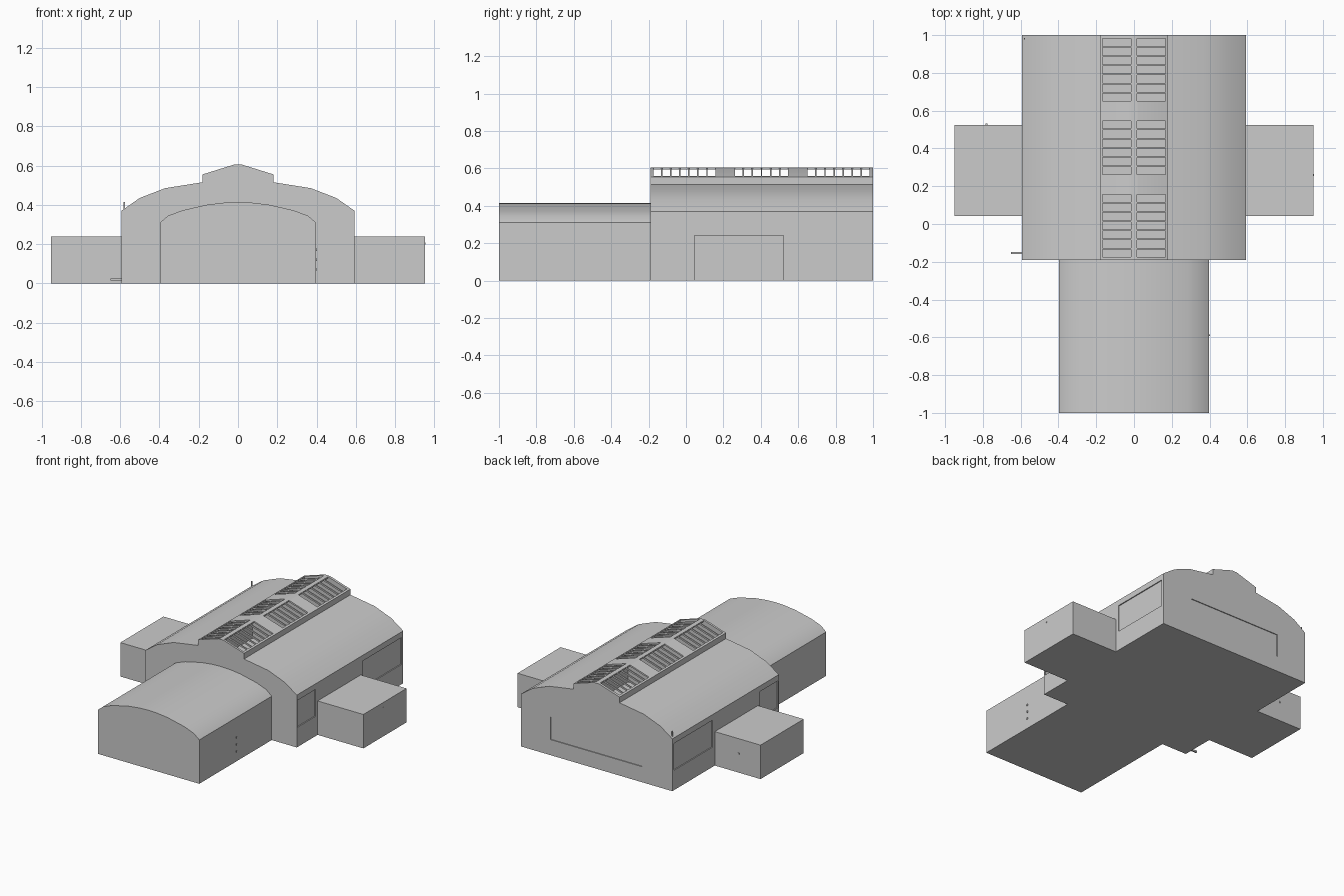
import bpy, bmesh
from mathutils import Vector

if "Cube" in bpy.data.objects:
    bpy.data.objects.remove(bpy.data.objects["Cube"])


def link(name, bm):
    bmesh.ops.recalc_face_normals(bm, faces=bm.faces)
    mesh = bpy.data.meshes.new(name)
    bm.to_mesh(mesh)
    bm.free()
    ob = bpy.data.objects.new(name, mesh)
    bpy.context.collection.objects.link(ob)
    return ob


def boxes(name, spans):
    """One object made of boxes given as (x0, x1, y0, y1, z0, z1)."""
    bm = bmesh.new()
    for x0, x1, y0, y1, z0, z1 in spans:
        vs = bmesh.ops.create_cube(bm, size=1)["verts"]
        for v in vs:
            v.co = Vector((x1 if v.co.x > 0 else x0,
                           y1 if v.co.y > 0 else y0,
                           z1 if v.co.z > 0 else z0))
    return link(name, bm)


def hall(name, half, y0, y1):
    """Extrude a symmetric profile; half runs from bottom right to the ridge."""
    pts = half + [(-x, z) for x, z in reversed(half) if x > 0]
    bm = bmesh.new()
    face = bm.faces.new([bm.verts.new((x, y0, z)) for x, z in pts])
    ext = bmesh.ops.extrude_face_region(bm, geom=[face])["geom"]
    for v in ext:
        if isinstance(v, bmesh.types.BMVert):
            v.co.y = y1
    return link(name, bm)


def activate(ob):
    bpy.ops.object.select_all(action='DESELECT')
    bpy.context.view_layer.objects.active = ob
    ob.select_set(True)


def cut(ob, cutter):
    mod = ob.modifiers.new("cut", 'BOOLEAN')
    mod.operation = 'DIFFERENCE'
    mod.solver = 'EXACT'
    mod.object = cutter
    activate(ob)
    bpy.ops.object.modifier_apply(modifier=mod.name)
    bpy.data.objects.remove(cutter)


def smooth(ob):
    activate(ob)
    bpy.ops.object.shade_smooth_by_angle(angle=0.5)


# Main hall with roof lantern, hollow inside
main = hall("main_hall",
            [(0.593, 0), (0.593, 0.37), (0.5, 0.435), (0.37, 0.485), (0.18, 0.515),
             (0.18, 0.555), (0.02, 0.605), (0, 0.605)], -0.19, 1)
cut(main, hall("hall_void",
               [(0.578, 0.01), (0.578, 0.363), (0.49, 0.425), (0.365, 0.474), (0.17, 0.505),
                (0.17, 0.547), (0.015, 0.595), (0, 0.595)], -0.175, 0.985))

# Skylight openings: three groups on each lantern slope
panes = []
for start, count in ((-0.175, 7), (0.262, 6), (0.65, 7)):
    for i in range(count):
        y = start + i * 0.0485
        for s in (-1, 1):
            a, b = sorted((s * 0.016, s * 0.166))
            panes.append((a, b, y, y + 0.041, 0.53, 0.65))
cut(main, boxes("skylight_cutter", panes))

# Shallow window bands in the side and back walls
bands = [(-0.36, 0.36, 0.994, 1.05, 0.11, 0.27)]
for s in (-1, 1):
    a, b = sorted((s * 0.586, s * 0.65))
    bands += [(a, b, -0.18, 0.02, 0.14, 0.33), (a, b, 0.55, 0.98, 0.14, 0.33)]
cut(main, boxes("band_cutter", bands))
smooth(main)

# Lower front hall with curved roof
front = hall("front_hall",
             [(0.397, 0), (0.397, 0.31), (0.355, 0.345), (0.28, 0.373), (0.15, 0.402),
              (0.07, 0.411), (0, 0.414)], -1, -0.19)
smooth(front)

# Side annexes
for s, side in ((-1, "left"), (1, "right")):
    a, b = sorted((s * 0.58, s * 0.951))
    boxes(side + "_annex", [(a, b, 0.043, 0.525, 0, 0.24)])

# Small fittings: roof pole, wall step, wall lamps
boxes("roof_pole", [(-0.582, -0.576, 0.978, 0.984, 0.36, 0.415)])
boxes("wall_step", [(-0.65, -0.59, -0.158, -0.147, 0.014, 0.026)])
boxes("front_hall_lamps", [(0.39, 0.403, -0.592, -0.584, z, z + 0.012)
                           for z in (0.065, 0.115, 0.165)])
boxes("left_annex_lamp", [(-0.785, -0.775, 0.52, 0.531, 0.13, 0.14)])
boxes("right_annex_lamp", [(0.945, 0.954, 0.255, 0.264, 0.198, 0.208)])
